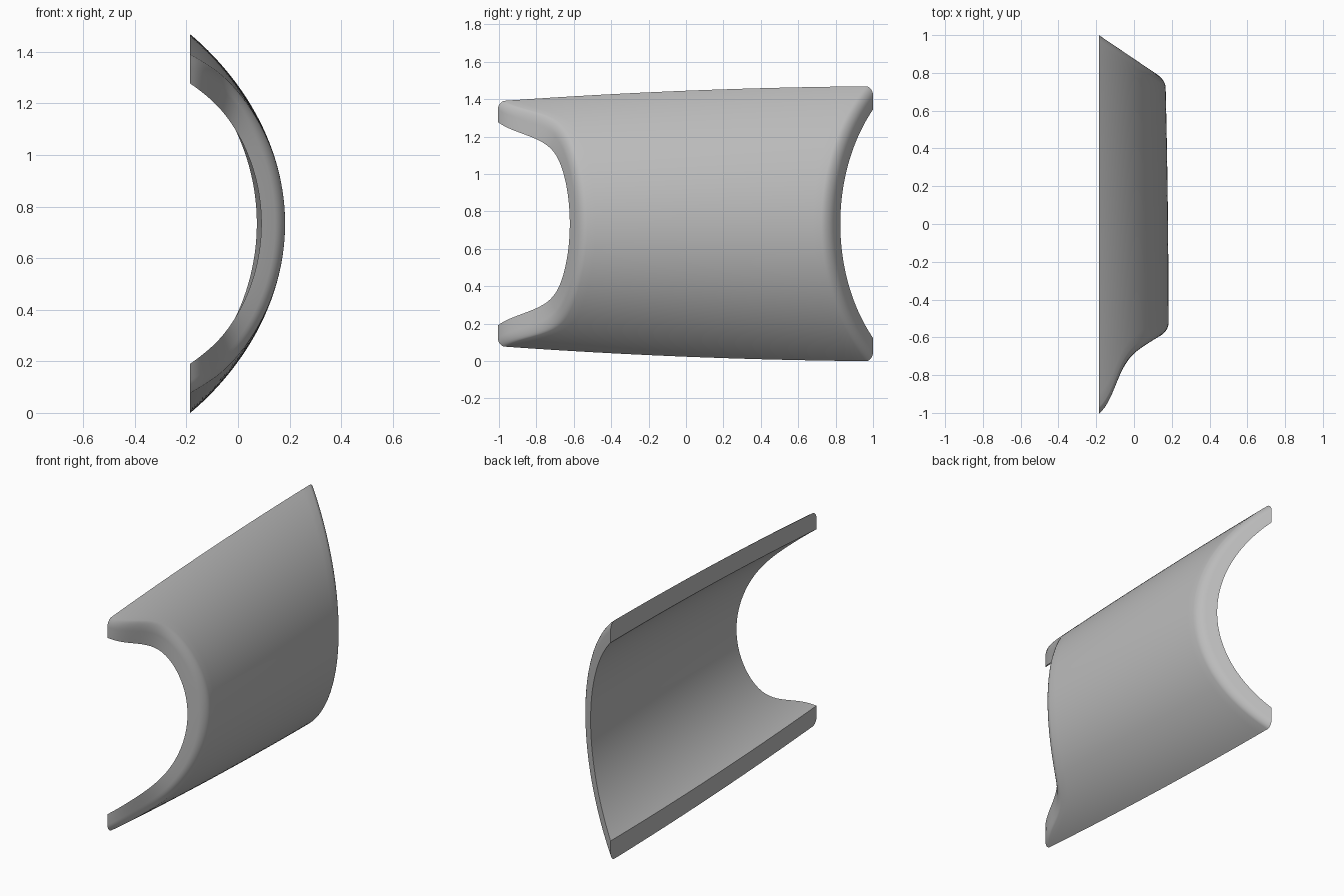
import bpy, bmesh, math

cube = bpy.data.objects.get("Cube")
if cube:
    bpy.data.objects.remove(cube, do_unlink=True)

RIM_X = -0.186      # flat plane on which both long rims lie
MID_Z = 0.734       # height of the symmetry plane
THICK = 0.092
FILLET = 0.038
ARC_STEPS, LENGTH_STEPS, FILLET_STEPS = 72, 28, 6


def shell_point(y, u, depth):
    """Point on the tapered arc; u runs -1..1 from rim to rim."""
    half = 0.711 + 0.040 * y - 0.016 * y * y
    rise = 0.180 - 0.010 * y - 0.010 * y * y - RIM_X
    radius = (half ** 2 + rise ** 2) / (2 * rise)
    centre = RIM_X + rise - radius
    r = radius - depth
    a = u * math.acos((RIM_X - centre) / r)
    return centre + r * math.cos(a), y, MID_Z + r * math.sin(a)


def front_cut(x):
    return -0.675 + 0.6 * x - 0.23 / (1 + math.exp((x + 0.095) / 0.03))


def back_cut(x):
    return 1 - 0.676 * (x - RIM_X)


def end_y(cut, u, depth):
    y = 0
    for _ in range(6):
        y = cut(shell_point(y, u, depth)[0])
    return y


def section(u):
    """Closed lengthwise loop: outer skin, back end, inner skin, front end."""
    fillet = []
    for i in range(FILLET_STEPS + 1):
        t = math.pi / 2 * i / FILLET_STEPS
        fillet.append((FILLET * (1 - math.cos(t)), FILLET * (1 - math.sin(t))))
    front = [(end_y(front_cut, u, d) + o, d) for d, o in fillet]
    back = [(end_y(back_cut, u, d) - o, d) for d, o in fillet]
    inner_front = end_y(front_cut, u, THICK)
    inner_back = end_y(back_cut, u, THICK)

    def span(a, b, depth):
        return [(a + (b - a) * i / LENGTH_STEPS, depth) for i in range(1, LENGTH_STEPS)]

    loop = span(front[0][0], back[0][0], 0) + back
    loop += [(inner_back, THICK)] + span(inner_back, inner_front, THICK)
    loop += [(inner_front, THICK)] + front[::-1]
    return [shell_point(y, u, d) for y, d in loop]


# Curved shell, swept from one rim to the other
bm = bmesh.new()
rows = [[bm.verts.new(p) for p in section(-1 + 2 * i / ARC_STEPS)]
        for i in range(ARC_STEPS + 1)]
for a, b in zip(rows, rows[1:]):
    for j in range(len(a)):
        k = (j + 1) % len(a)
        bm.faces.new((a[j], a[k], b[k], b[j]))
# Flat rim faces
bm.faces.new(rows[0])
bm.faces.new(rows[-1])
bmesh.ops.recalc_face_normals(bm, faces=bm.faces)
mesh = bpy.data.meshes.new("curved_shell")
bm.to_mesh(mesh)
bm.free()
shell = bpy.data.objects.new("curved_shell", mesh)
bpy.context.collection.objects.link(shell)

# Plain grey
grey = bpy.data.materials.new("plain_grey")
grey.use_nodes = True
colour = (0.5, 0.5, 0.5, 1)
grey.diffuse_color = colour
grey.node_tree.nodes["Principled BSDF"].inputs["Base Color"].default_value = colour
mesh.materials.append(grey)

bpy.context.view_layer.objects.active = shell
shell.select_set(True)
bpy.ops.object.shade_smooth_by_angle(angle=math.radians(35))
